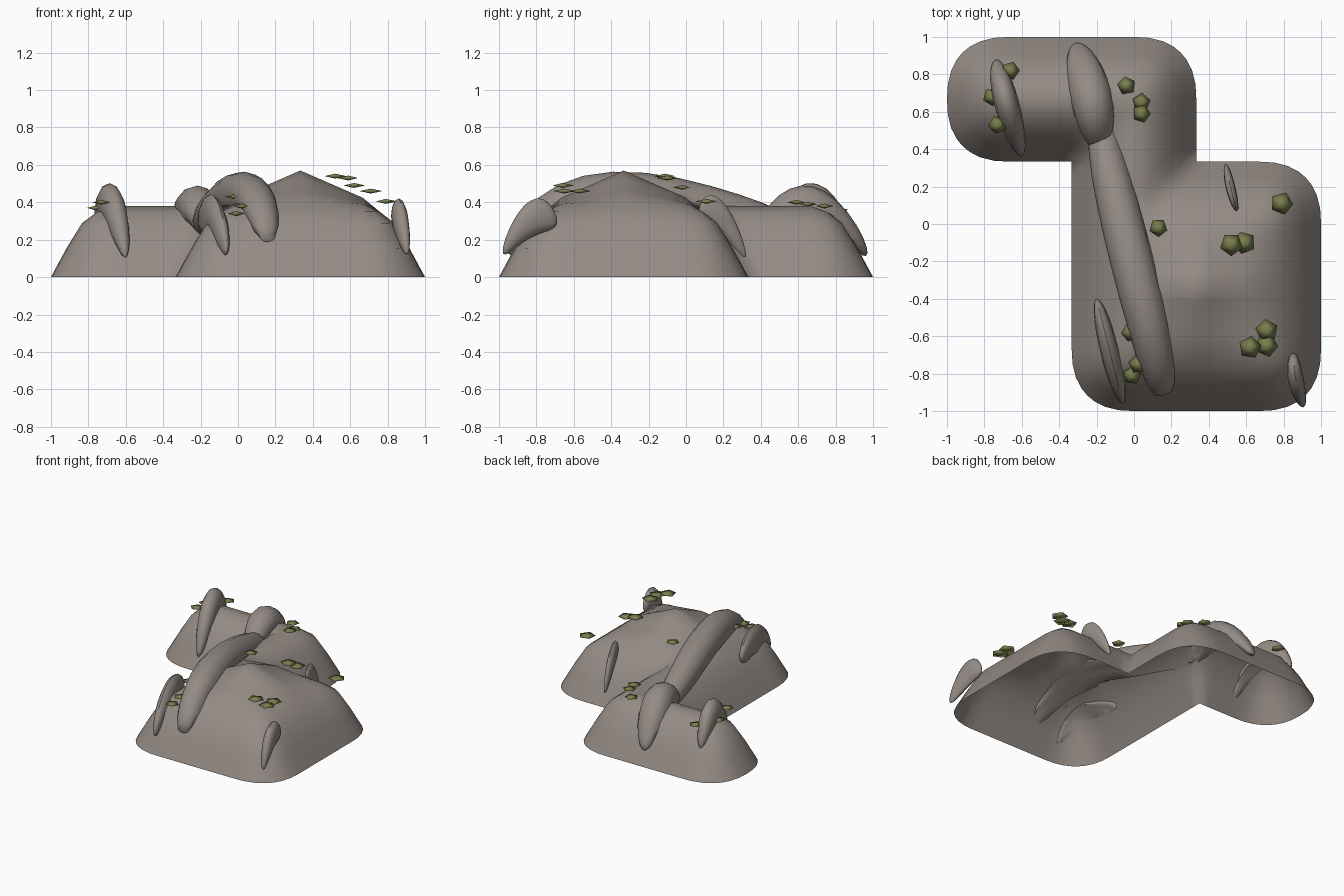
import bpy, bmesh, math
from mathutils import Vector

cube = bpy.data.objects.get("Cube")
if cube:
    bpy.data.objects.remove(cube)


def material(name, rgb):
    m = bpy.data.materials.new(name)
    m.use_nodes = True
    m.diffuse_color = (*rgb, 1)
    m.node_tree.nodes["Principled BSDF"].inputs["Base Color"].default_value = (*rgb, 1)
    return m


stone = material("warm grey stone", (0.30, 0.26, 0.235))
moss = material("olive moss", (0.19, 0.21, 0.075))


def finish(name, bm, mat, angle):
    bmesh.ops.recalc_face_normals(bm, faces=bm.faces)
    me = bpy.data.meshes.new(name)
    bm.to_mesh(me)
    bm.free()
    me.materials.append(mat)
    ob = bpy.data.objects.new(name, me)
    bpy.context.collection.objects.link(ob)
    bpy.ops.object.select_all(action='DESELECT')
    ob.select_set(True)
    bpy.context.view_layer.objects.active = ob
    bpy.ops.object.shade_smooth_by_angle(angle=math.radians(angle))
    return ob


# Hill: two overlapping rounded blocks joined by a neck
R = 1 / 3
POWER = 2.41
BLOCKS = [(-R, -1, 1, R), (-1, R, R, 1)]
NECK = (-R, -2 * R, R, 1)


def pnorm(a, b):
    return (a ** POWER + b ** POWER) ** (1 / POWER)


def depth(x, y, rect):
    x0, y0, x1, y1 = rect
    a = max(0, R - min(x - x0, x1 - x))
    b = max(0, R - min(y - y0, y1 - y))
    return max(0, R - pnorm(a, b))


def slope(d):
    profile = [(0, 0), (R / 4, 0.155), (R / 2, 0.29), (R * 0.75, 0.35), (R, 0.38)]
    for (d0, z0), (d1, z1) in zip(profile, profile[1:]):
        if d <= d1:
            return z0 + (z1 - z0) * (d - d0) / (d1 - d0)
    return profile[-1][1]


def height(x, y):
    d = max(depth(x, y, r) for r in BLOCKS + [NECK])
    peak = max(0, 1 - abs(x - R) * 2.3) * max(0, 1 - abs(y + R) * 2.3)
    return slope(d) + 0.19 * peak * min(1, d / R)


# Outer corners: centre of the rounding and its outward direction
CORNERS = [(-2 * R, 2 * R, -1, 1), (-2 * R, 2 * R, -1, -1), (0, 2 * R, 1, 1),
           (2 * R, 0, 1, 1), (2 * R, -2 * R, 1, -1), (0, -2 * R, -1, -1)]


def round_corner(x, y):
    for cx, cy, sx, sy in CORNERS:
        a, b = (x - cx) * sx, (y - cy) * sy
        if 1e-6 < a < R + 1e-6 and 1e-6 < b < R + 1e-6:
            s = max(a, b) / pnorm(a, b)
            return cx + a * s * sx, cy + b * s * sy
    return x, y


def inside(x, y):
    return any(r[0] < x < r[2] and r[1] < y < r[3] for r in BLOCKS)


bm = bmesh.new()
N = 24
grid = {}


def grid_vert(i, j):
    if (i, j) not in grid:
        x, y = round_corner(-1 + 2 * i / N, -1 + 2 * j / N)
        grid[i, j] = bm.verts.new((x, y, height(x, y)))
    return grid[i, j]


for i in range(N):
    for j in range(N):
        if inside(-1 + (2 * i + 1) / N, -1 + (2 * j + 1) / N):
            bm.faces.new([grid_vert(i, j), grid_vert(i + 1, j),
                          grid_vert(i + 1, j + 1), grid_vert(i, j + 1)])
hill = finish("hill", bm, stone, 60)
# Keep the open shell facing outward
if sum(p.normal.z for p in hill.data.polygons) < 0:
    hill.data.flip_normals()


# Rock ribs: tapered bodies along a bezier, resting on the slopes
def bezier(points, t):
    while len(points) > 1:
        points = [a.lerp(b, t) for a, b in zip(points, points[1:])]
    return points[0]


def rib(name, half_width, half_height, fullness, *path):
    bm = bmesh.new()
    bmesh.ops.create_uvsphere(bm, u_segments=12, v_segments=14, radius=1)
    path = [Vector(p) for p in path]
    run = path[-1] - path[0]
    side = Vector((run.y, -run.x, 0)).normalized()
    for v in bm.verts:
        s, a, b = v.co.z, v.co.x, v.co.y
        swell = math.sqrt(max(1e-6, 1 - s * s)) ** (fullness - 1)
        v.co = (bezier(path, (s + 1) / 2) + side * a * half_width * swell
                + Vector((0, 0, b * half_height * swell)))
        # Seat the underside just below the hill surface
        v.co.z = max(v.co.z, height(v.co.x, v.co.y) - 0.015)
    finish(name, bm, stone, 50)


rib("long_ridge_rib", 0.115, 0.12, 0.6,
    (-0.19, 0.55, 0.28), (-0.10, 0.10, 0.36), (0.09, -0.55, 0.64), (0.16, -0.92, 0.22))
rib("back_right_rib", 0.065, 0.12, 1,
    (-0.60, 0.36, 0.12), (-0.69, 0.66, 0.585), (-0.74, 0.88, 0.23))
rib("back_middle_rib", 0.11, 0.12, 1,
    (-0.18, 0.39, 0.27), (-0.215, 0.68, 0.53), (-0.31, 0.97, 0.13))
rib("front_right_rib", 0.05, 0.13, 1,
    (-0.20, -0.40, 0.29), (-0.13, -0.68, 0.39), (-0.06, -0.96, 0.15))
rib("front_left_rib", 0.042, 0.10, 1,
    (0.85, -0.69, 0.30), (0.853, -0.825, 0.40), (0.905, -0.98, 0.14))
rib("side_left_rib", 0.026, 0.09, 1,
    (0.55, 0.07, 0.36), (0.515, 0.185, 0.40), (0.49, 0.32, 0.12))

# Moss: thin five-sided pads scattered in small groups
PADS = [(-0.66, 0.82, 0.36), (-0.76, 0.68, 0.37), (-0.73, 0.53, 0.40),
        (-0.04, 0.74, 0.38), (0.04, 0.65, 0.39), (0.04, 0.59, 0.40),
        (0.13, -0.02, 0.48), (-0.02, -0.58, 0.43), (0.02, -0.75, 0.38),
        (-0.01, -0.81, 0.34), (0.79, 0.11, 0.405), (0.52, -0.11, 0.54),
        (0.59, -0.10, 0.53), (0.71, -0.57, 0.46), (0.62, -0.66, 0.49),
        (0.71, -0.65, 0.46)]
for k, (x, y, z) in enumerate(PADS):
    bm = bmesh.new()
    wide = 0.062 if x > 0.4 else 0.05
    ring = [bm.verts.new((x + wide * math.cos(k + n * math.tau / 5),
                          y + wide * math.sin(k + n * math.tau / 5), z)) for n in range(5)]
    for dz in (0.013, -0.013):
        tip = bm.verts.new((x, y, z + dz))
        for n in range(5):
            bm.faces.new((ring[n], ring[(n + 1) % 5], tip))
    finish(f"moss_pad_{k + 1}", bm, moss, 180)
